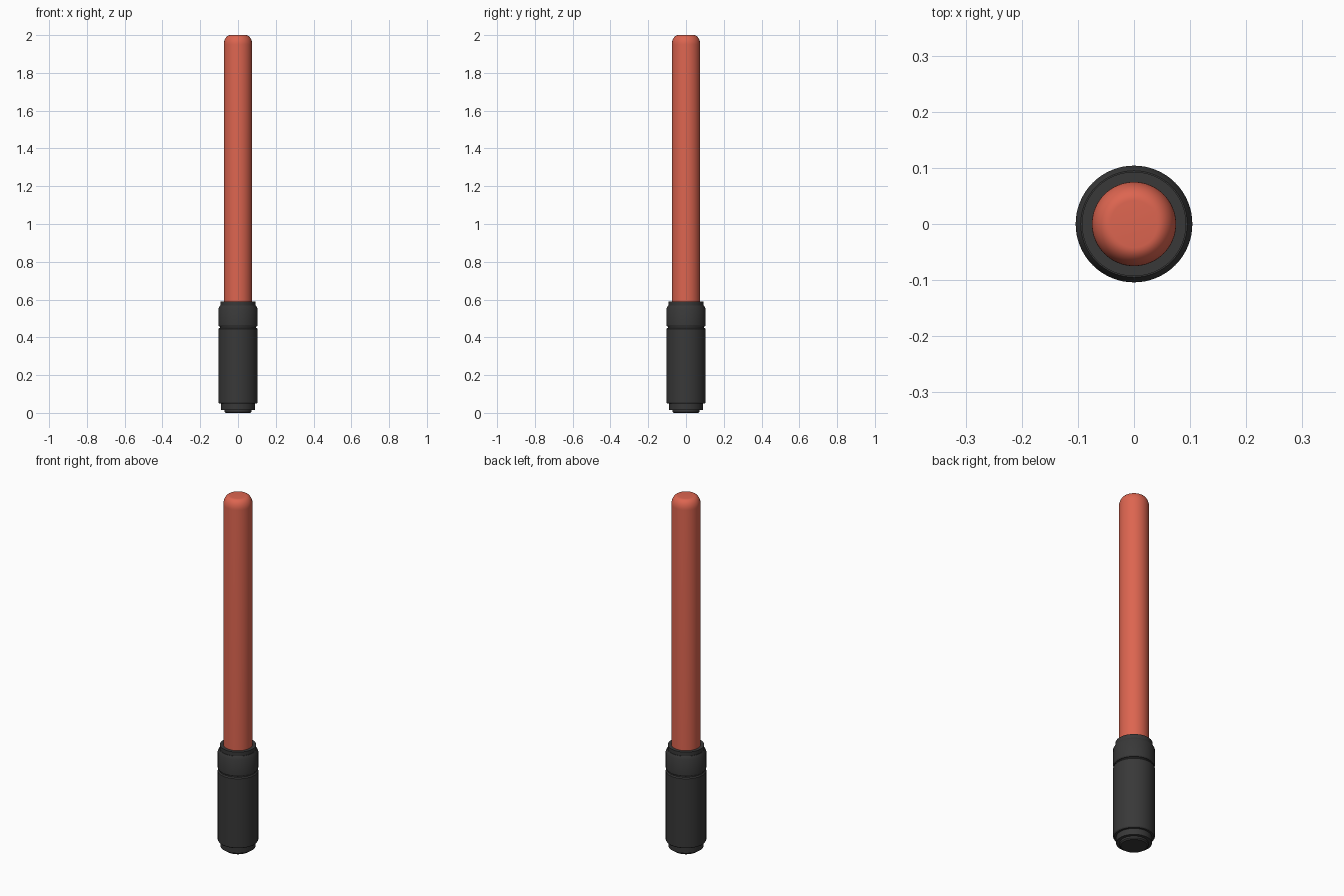
import bpy, bmesh, math

if "Cube" in bpy.data.objects:
    bpy.data.objects.remove(bpy.data.objects["Cube"])

SIDES = 64


def material(name, rgb):
    m = bpy.data.materials.new(name)
    m.diffuse_color = (*rgb, 1)
    m.use_nodes = True
    m.node_tree.nodes["Principled BSDF"].inputs["Base Color"].default_value = m.diffuse_color
    return m


def lathe(name, profile, mat):
    """Spin a (radius, z) profile around the z axis; ends are capped."""
    bm = bmesh.new()
    rings = [[bm.verts.new((r * math.cos(2 * math.pi * i / SIDES),
                            r * math.sin(2 * math.pi * i / SIDES), z))
              for i in range(SIDES)] for r, z in profile]
    for a, b in zip(rings, rings[1:]):
        for i in range(SIDES):
            j = (i + 1) % SIDES
            bm.faces.new((a[i], a[j], b[j], b[i]))
    bm.faces.new(rings[0][::-1])
    bm.faces.new(rings[-1])
    mesh = bpy.data.meshes.new(name)
    bm.to_mesh(mesh)
    bm.free()
    mesh.materials.append(mat)
    ob = bpy.data.objects.new(name, mesh)
    bpy.context.collection.objects.link(ob)
    bpy.ops.object.select_all(action='DESELECT')
    ob.select_set(True)
    bpy.context.view_layer.objects.active = ob
    bpy.ops.object.shade_smooth_by_angle(angle=math.radians(30))
    return ob


dark = material("dark_grip", (0.04, 0.04, 0.04))
red = material("red_blade", (0.72, 0.13, 0.08))

# Handle: stepped pommel, long grip, grooved collar and top ring in one turned body
lathe("handle", [
    (0.066, 0.0), (0.072, 0.006), (0.072, 0.016),
    (0.089, 0.016), (0.089, 0.05),
    (0.100, 0.05), (0.104, 0.056), (0.104, 0.444), (0.099, 0.450),
    (0.096, 0.450), (0.096, 0.457),
    (0.100, 0.457), (0.104, 0.463), (0.104, 0.552), (0.095, 0.568),
    (0.093, 0.568), (0.093, 0.59), (0.074, 0.59)], dark)

# Blade: straight rod with an elliptically rounded tip
tip = [(0.042 + 0.033 * math.cos(t), 1.95 + 0.05 * math.sin(t))
       for t in (math.pi / 2 * k / 10 for k in range(11))]
lathe("blade", [(0.075, 0.57)] + tip, red)
